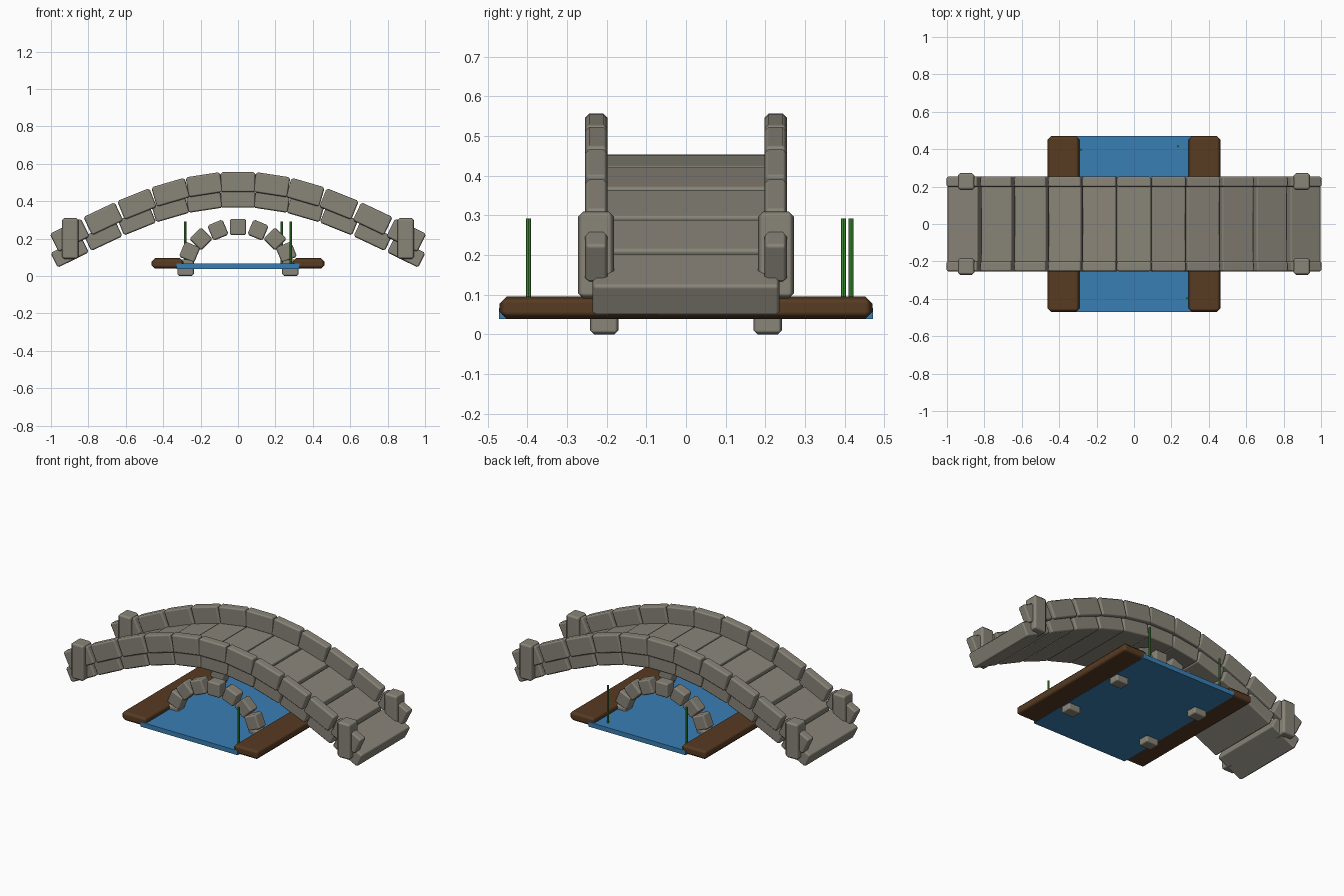
import bpy, math

if "Cube" in bpy.data.objects:
    bpy.data.objects.remove(bpy.data.objects["Cube"])


def material(name, rgb):
    m = bpy.data.materials.new(name)
    m.diffuse_color = (*rgb, 1)
    m.use_nodes = True
    m.node_tree.nodes["Principled BSDF"].inputs["Base Color"].default_value = m.diffuse_color
    return m


STONE = material("grey stone", (0.25, 0.232, 0.19))
WATER = material("blue water", (0.04, 0.21, 0.45))
EARTH = material("brown earth", (0.095, 0.043, 0.016))
REED = material("reed green", (0.05, 0.27, 0.035))


def block(name, loc, size, mat, tilt=0.0, bevel=0.01):
    """Chamfered box, tilted about the y axis."""
    bpy.ops.mesh.primitive_cube_add(size=1, location=loc)
    ob = bpy.context.object
    ob.name = name
    ob.scale = size
    bpy.ops.object.transform_apply(location=False, rotation=False, scale=True)
    ob.rotation_euler.y = tilt
    ob.data.materials.append(mat)
    if bevel:
        for p in ob.data.polygons:
            p.use_smooth = True
        b = ob.modifiers.new("chamfer", "BEVEL")
        b.width = bevel
        b.segments = 1
        b.harden_normals = True
    return ob


# Humped deck with a parapet on each side, following a sine curve
N, SPAN, LOW, RISE = 11, 1.8, 0.125, 0.284
for i in range(N):
    t = i / (N - 1)
    x = (t - 0.5) * SPAN
    z = LOW + RISE * math.sin(math.pi * t)
    tilt = -math.atan(RISE * math.pi / SPAN * math.cos(math.pi * t))
    block("deck_slab", (x, 0, z), (0.185, 0.472, 0.088), STONE, tilt, 0.01)
    for s in (-1, 1):
        block("parapet_stone", (x, s * 0.226, z + 0.093),
              (0.185, 0.056, 0.108), STONE, tilt, 0.01)

# End posts
for sx in (-1, 1):
    for sy in (-1, 1):
        block("end_post", (sx * 0.897, sy * 0.227, 0.2),
              (0.09, 0.091, 0.22), STONE, 0, 0.014)

# Arch rings under the deck, front and back
for s in (-1, 1):
    for i in range(9):
        a = math.pi * i / 8
        block("arch_stone",
              (0.28 * math.cos(a), s * 0.206, 0.044 + 0.218 * math.sin(a)),
              (0.088, 0.072, 0.088), STONE, math.pi / 2 - a, 0.01)

# Stream and its banks
block("stream", (0, 0, 0.052), (0.655, 0.942, 0.028), WATER, 0, 0)
for s in (-1, 1):
    block("bank", (s * 0.377, 0, 0.067), (0.17, 0.94, 0.056), EARTH, 0, 0.018)

# Reeds
for x, y in ((-0.283, 0.397), (0.235, 0.416), (0.283, -0.397)):
    bpy.ops.mesh.primitive_cylinder_add(vertices=8, radius=0.0065, depth=0.237,
                                        location=(x, y, 0.1735))
    reed = bpy.context.object
    reed.name = "reed"
    reed.data.materials.append(REED)
    bpy.ops.object.shade_smooth_by_angle()
